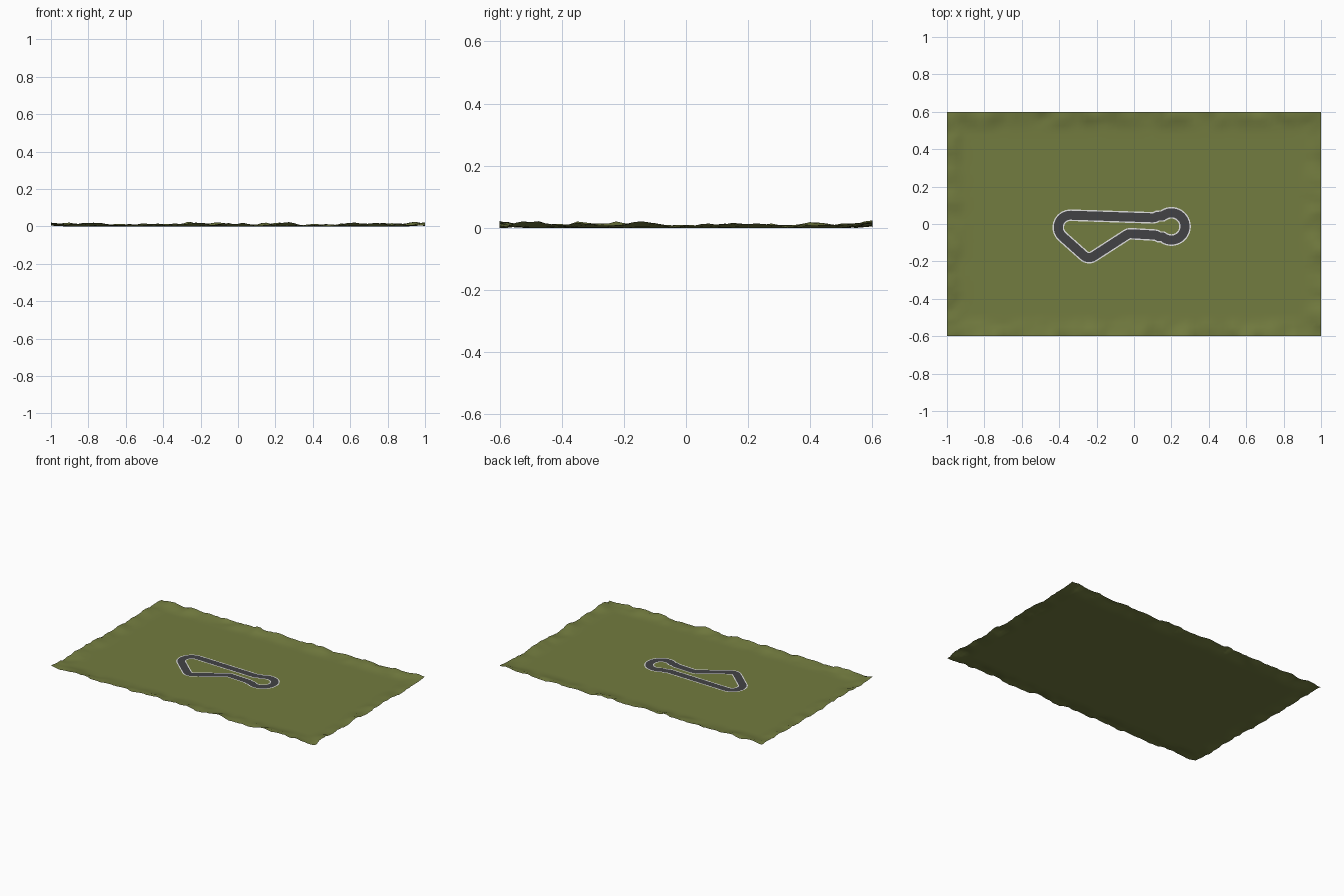
import bpy, bmesh, math
from mathutils import Vector, noise

if "Cube" in bpy.data.objects:
    bpy.data.objects.remove(bpy.data.objects["Cube"])


def material(name, rgb):
    m = bpy.data.materials.new(name)
    m.diffuse_color = (*rgb, 1)
    m.use_nodes = True
    m.node_tree.nodes["Principled BSDF"].inputs["Base Color"].default_value = m.diffuse_color
    return m


GRASS = material("grass green", (0.17, 0.20, 0.05))
ASPHALT = material("asphalt grey", (0.055, 0.055, 0.06))
WHITE = material("edge white", (0.75, 0.75, 0.75))


def add_object(name, bm, mat):
    me = bpy.data.meshes.new(name)
    bm.to_mesh(me)
    bm.free()
    me.materials.append(mat)
    ob = bpy.data.objects.new(name, me)
    bpy.context.collection.objects.link(ob)
    return ob


# Ground sheet: flat in the middle, rolling bumps along the border
bm = bmesh.new()
bmesh.ops.create_grid(bm, x_segments=80, y_segments=48, size=1)
for v in bm.verts:
    v.co.y *= 0.6
    edge = min(1 - abs(v.co.x), 0.6 - abs(v.co.y))
    t = max(0.0, 1 - edge / 0.11)
    n = noise.noise(Vector((v.co.x * 11, v.co.y * 11, 3.7)))
    n += 0.5 * noise.noise(Vector((v.co.x * 25, v.co.y * 25, 8.1)))
    fade = t * t * (3 - 2 * t)
    v.co.z = fade * min(0.024, max(0.0, 0.010 + 0.016 * n))
for f in bm.faces:
    f.smooth = True
add_object("ground", bm, GRASS)

# Circuit centre line: arcs (cx, cy, radius, start, end) joined by straights
ARCS = [(-0.34, -0.018, 0.065, 229, 87), (0.10, 0.073, 0.04, 267, 310),
        (0.20, -0.013, 0.073, 130, -130), (0.107, -0.099, 0.04, 50, 87),
        (-0.018, -0.092, 0.04, 87, 123), (-0.24, -0.138, 0.042, -57, -131)]
path = []
for cx, cy, r, a0, a1 in ARCS:
    steps = max(4, int(abs(a1 - a0) / 9))
    for i in range(steps + 1):
        a = math.radians(a0 + (a1 - a0) * i / steps)
        path.append(Vector((cx + r * math.cos(a), cy + r * math.sin(a), 0)))


def ribbon(name, inner, outer, z, mat):
    """Closed flat strip between two sideways offsets of the centre line."""
    bm = bmesh.new()
    rows, n = [], len(path)
    for i, p in enumerate(path):
        d = ((path[(i + 1) % n] - p).normalized()
             + (p - path[i - 1]).normalized()).normalized()
        side = Vector((-d.y, d.x, 0))
        rows.append([bm.verts.new(p + side * o + Vector((0, 0, z)))
                     for o in (inner, outer)])
    for i in range(n):
        a, b = rows[i], rows[(i + 1) % n]
        bm.faces.new((a[0], b[0], b[1], a[1]))
    return add_object(name, bm, mat)


# Road surface and white edge lines
ribbon("road", -0.024, 0.024, 0.003, ASPHALT)
ribbon("outer_edge_line", 0.024, 0.031, 0.003, WHITE)
ribbon("inner_edge_line", -0.031, -0.024, 0.003, WHITE)
